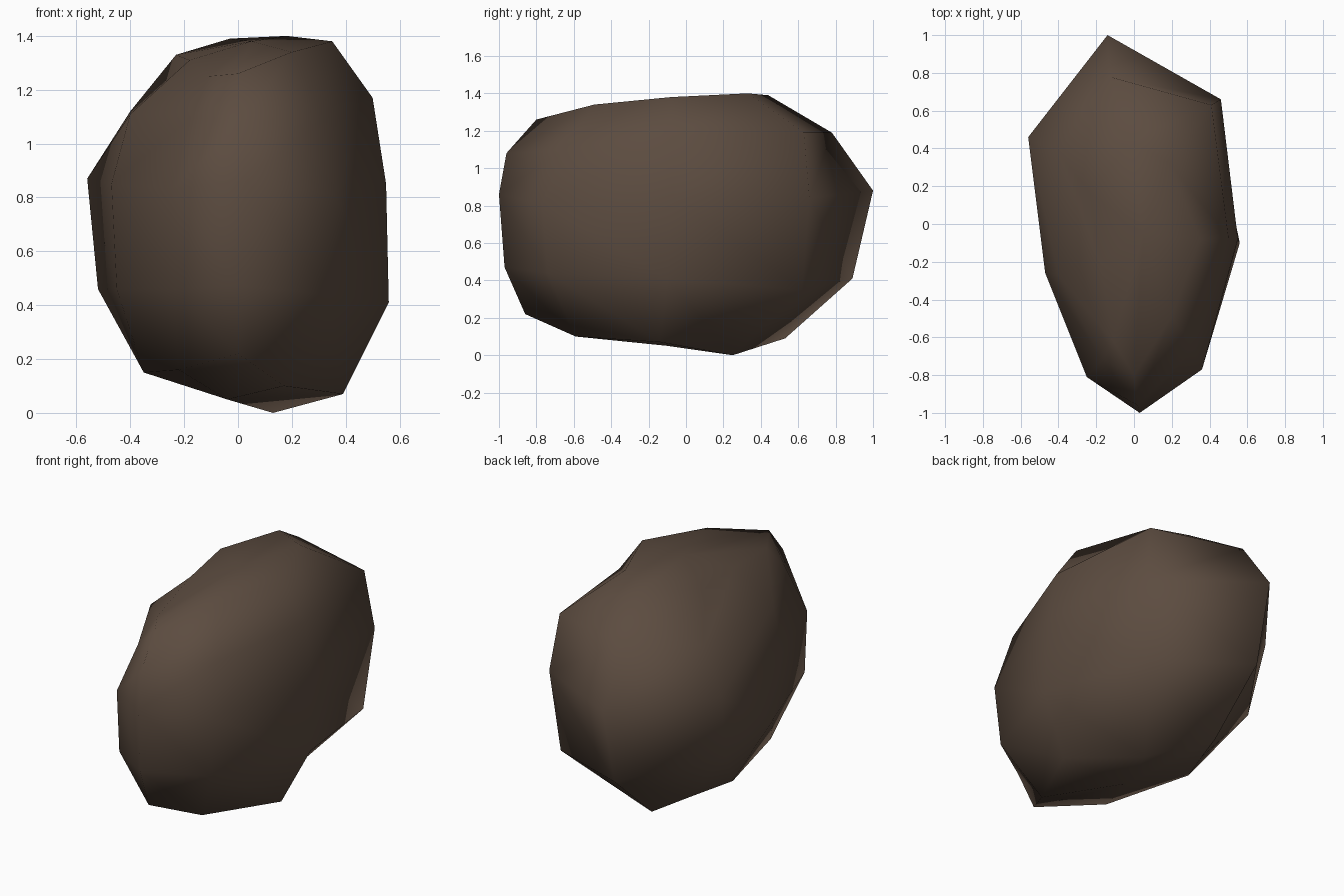
import bpy, bmesh

# Boulder: eight ribs from bottom to top, walking round from the front
RIBS = [
    [(0, -.86, .22), (.02, -.97, .47), (.03, -1.0, .86), (.02, -.96, 1.08), (0, -.80, 1.26)],         # front
    [(.17, -.59, .10), (.34, -.74, .44), (.36, -.77, .81), (.32, -.66, 1.10), (.20, -.49, 1.34)],     # front right
    [(.39, -.14, .07), (.56, -.10, .41), (.55, -.08, .85), (.50, -.07, 1.17), (.35, -.08, 1.38)],     # right
    [(.13, .25, 0), (.41, .62, .35), (.46, .66, .84), (.41, .63, 1.19), (.18, .33, 1.40)],            # back right
    [(-.14, .53, .09), (-.14, .89, .41), (-.14, 1.0, .88), (-.13, .78, 1.19), (-.03, .44, 1.39)],     # back
    [(-.24, .30, .12), (-.52, .36, .46), (-.56, .46, .87), (-.40, .38, 1.12), (-.23, .16, 1.33)],     # back left
    [(-.35, .05, .15), (-.45, -.20, .46), (-.47, -.26, .85), (-.40, -.27, 1.11), (-.18, -.20, 1.31)], # left
    [(-.22, -.50, .16), (-.24, -.80, .46), (-.25, -.81, .83), (-.17, -.72, 1.10), (-.11, -.62, 1.25)],# front left
]

bm = bmesh.new()
ribs = [[bm.verts.new(p) for p in rib] for rib in RIBS]
bottom = bm.verts.new((-.04, -.10, .05))
top = bm.verts.new((.05, -.05, 1.38))

# Skin between neighbouring ribs, closed with fans; the diagonals flip at mid height
for i, a in enumerate(ribs):
    b = ribs[(i + 1) % len(ribs)]
    for k in range(len(a) - 1):
        if k < 2:
            tris = (a[k], b[k], a[k + 1]), (b[k], b[k + 1], a[k + 1])
        else:
            tris = (a[k], b[k], b[k + 1]), (a[k], b[k + 1], a[k + 1])
        for t in tris:
            bm.faces.new(t)
    bm.faces.new((bottom, b[0], a[0]))
    bm.faces.new((a[-1], b[-1], top))
bmesh.ops.recalc_face_normals(bm, faces=bm.faces)
for f in bm.faces:
    f.smooth = True

mesh = bpy.data.meshes.new("boulder")
bm.to_mesh(mesh)
bm.free()
boulder = bpy.data.objects.new("boulder", mesh)
bpy.context.collection.objects.link(boulder)

stone = bpy.data.materials.new("brown stone")
stone.diffuse_color = (.107, .072, .051, 1)
mesh.materials.append(stone)
